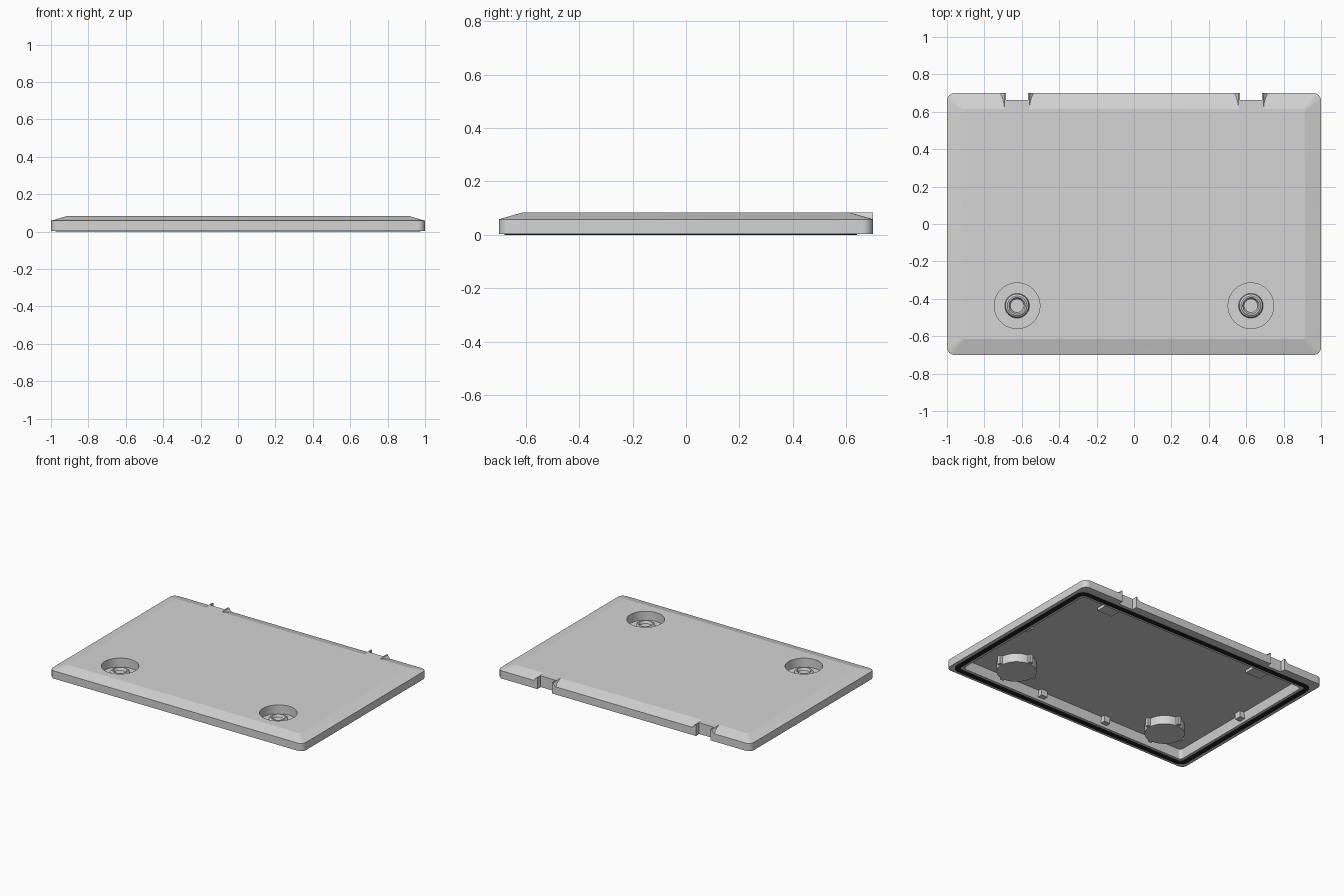
import bpy, bmesh
from math import sin, cos, pi, tau, radians
from mathutils import Vector

cube = bpy.data.objects.get("Cube")
if cube:
    bpy.data.objects.remove(cube)


def material(name, value):
    mat = bpy.data.materials.new(name)
    mat.use_nodes = True
    colour = (value, value, value, 1)
    mat.diffuse_color = colour
    mat.node_tree.nodes["Principled BSDF"].inputs["Base Color"].default_value = colour
    return mat


grey = material("light_grey_plastic", 0.66)
black = material("black_rubber", 0.02)


def make(name, bm, mat):
    bmesh.ops.recalc_face_normals(bm, faces=bm.faces)
    mesh = bpy.data.meshes.new(name)
    bm.to_mesh(mesh)
    bm.free()
    mesh.materials.append(mat)
    ob = bpy.data.objects.new(name, mesh)
    bpy.context.collection.objects.link(ob)
    return ob


def activate(ob):
    bpy.ops.object.select_all(action='DESELECT')
    ob.select_set(True)
    bpy.context.view_layer.objects.active = ob


def cut(ob, cutter):
    activate(ob)
    mod = ob.modifiers.new("cut", 'BOOLEAN')
    mod.operation, mod.solver, mod.object = 'DIFFERENCE', 'EXACT', cutter
    bpy.ops.object.modifier_apply(modifier=mod.name)
    bpy.data.objects.remove(cutter)


def smooth(ob):
    activate(ob)
    bpy.ops.object.shade_smooth_by_angle(angle=radians(13))


def rounded(hx, y0, y1, r, z, n=8):
    """Rounded rectangle as a list of points."""
    corners = [(hx - r, y1 - r), (r - hx, y1 - r), (r - hx, y0 + r), (hx - r, y0 + r)]
    return [Vector((cx + r * cos(a), cy + r * sin(a), z))
            for q, (cx, cy) in enumerate(corners)
            for a in [(q + i / n) * pi / 2 for i in range(n + 1)]]


def loft(name, loops, ring=False, mat=grey):
    """Skin a stack of loops; a ring closes on itself, otherwise ends are capped."""
    bm = bmesh.new()
    rows = [[bm.verts.new(p) for p in loop] for loop in loops]
    pairs = list(zip(rows, rows[1:])) + ([(rows[-1], rows[0])] if ring else [])
    for a, b in pairs:
        for i in range(len(a)):
            j = (i + 1) % len(a)
            bm.faces.new((a[i], a[j], b[j], b[i]))
    if not ring:
        bm.faces.new(rows[0])
        bm.faces.new(rows[-1])
    return make(name, bm, mat)


def frame(name, inset, width, z0, z1):
    """Rectangular ring following the sealing line under the lid."""
    def loop(d, z):
        return rounded(0.975 - d, -0.68 + d, 0.64 - d, 0.06 - d, z)
    out = inset + width
    return loft(name, [loop(inset, z0), loop(inset, z1), loop(out, z1), loop(out, z0)],
                True, black)


def lathe(name, x, y, profile, n=40):
    return loft(name, [[Vector((x + r * cos(tau * i / n), y + r * sin(tau * i / n), z))
                        for i in range(n)] for r, z in profile])


def box(name, x0, x1, y0, y1, z0, z1):
    plan = [(x0, y0), (x1, y0), (x1, y1), (x0, y1)]
    return loft(name, [[Vector((x, y, z)) for x, y in plan] for z in (z0, z1)])


TOP, RIM = 0.083, 0.003

# Lid shell with bevelled top edges
lid = loft("lid_shell", [rounded(1, -0.7, 0.7, 0.04, RIM),
                         rounded(1, -0.7, 0.7, 0.04, 0.058),
                         rounded(0.915, -0.615, 0.615, 0.01, TOP)])
cut(lid, loft("cavity", [rounded(0.928, -0.635, 0.595, 0.03, -0.05),
                         rounded(0.908, -0.612, 0.572, 0.02, 0.066)]))

# Black seal set in a groove around the underside, with two raised lips
cut(lid, frame("groove", 0, 0.036, -0.02, 0.02))
smooth(frame("seal_base", 0, 0.036, 0.004, 0.021))
for label, inset in (("outer", 0), ("inner", 0.024)):
    smooth(frame(f"seal_{label}_lip", inset, 0.012, 0, 0.01))

for side, s in (("left", 1), ("right", -1)):
    # Raised hinge pad with flared flanks over the back bevel
    half = [(0.066, TOP), (0.07, 0.074), (0.077, 0.066), (0.086, 0.06), (0.086, RIM)]
    section = half + [(-x, z) for x, z in reversed(half)]
    mid = s * 0.626
    pad = loft(f"{side}_hinge_pad", [[Vector((mid + x, y, z)) for x, z in section]
                                     for y in (0.65, 0.7)])
    ridge = loft(f"{side}_hinge_ridge", [[Vector((mid + x, y, max(z, 0.055))) for x, z in half[:4]]
                                         + [Vector((mid - x, y, max(z, 0.055)))
                                            for x, z in reversed(half[:4])]
                                         for y in (0.61, 0.65)])

    # Notch through the middle of the pad
    for ob in (lid, pad):
        cut(ob, box("notch", mid - 0.058, mid + 0.058, 0.662, 0.8, -0.1, 0.2))
    smooth(pad)
    smooth(ridge)
    box(f"{side}_hinge_block", mid - 0.06, mid + 0.06, 0.45, 0.58, 0.045, 0.07)

    # Recessed screw cup with a hollow stud in the middle
    cx, cy = s * 0.625, -0.437
    cut(lid, lathe("cup_hole", cx, cy, [(0.122, 0.03), (0.122, 0.2)]))
    smooth(lathe(f"{side}_screw_cup", cx, cy,
                 [(0.13, 0.004), (0.13, 0.07), (0.122, 0.07), (0.122, 0.02),
                  (0.066, 0.02), (0.062, 0.045), (0.052, 0.053), (0.044, 0.053),
                  (0.036, 0.036)]))

    # Short ribs round the cup
    for k in range(4):
        a = k * pi / 2
        rx, ry = cx + 0.138 * cos(a), cy + 0.138 * sin(a)
        box(f"{side}_cup_rib_{k}", rx - 0.013, rx + 0.013, ry - 0.013, ry + 0.013, 0.008, 0.07)

    # Locating tabs on the inner walls
    box(f"{side}_front_tab", s * 0.265 - 0.025, s * 0.265 + 0.025, -0.63, -0.585, 0.022, 0.07)
    xs = sorted((s * 0.922, s * 0.875))
    box(f"{side}_side_tab", *xs, -0.025, 0.025, 0.022, 0.07)

smooth(lid)
